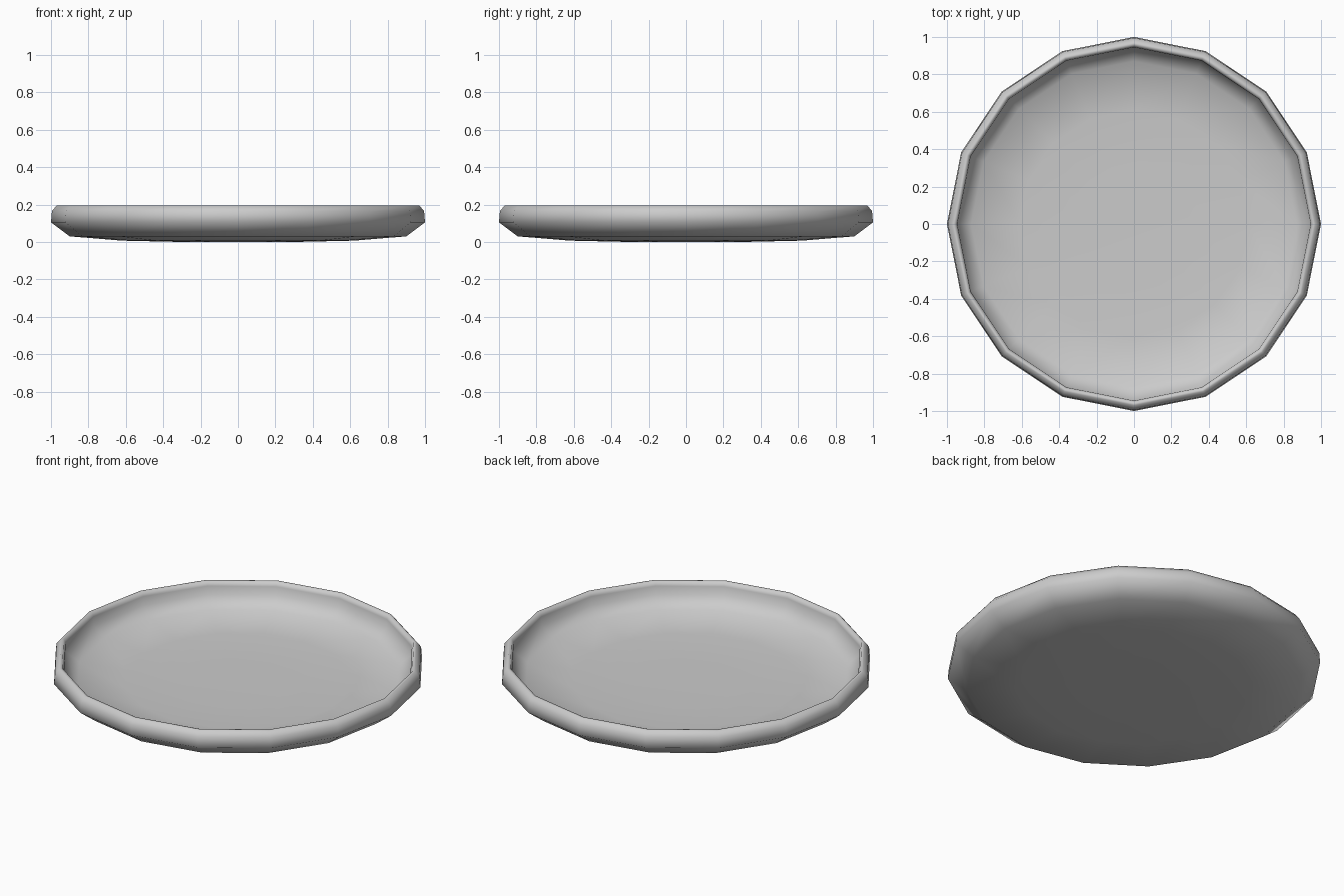
import bpy, bmesh, math

if "Cube" in bpy.data.objects:
    bpy.data.objects.remove(bpy.data.objects["Cube"])

SIDES = 16

# Dish profile (radius, height): underside centre, round the rim, to inner floor centre
profile = [(0.30, 0.0), (0.62, 0.007), (0.90, 0.03), (1.0, 0.105), (0.995, 0.165),
           (0.97, 0.195), (0.955, 0.195), (0.945, 0.17), (0.942, 0.12),
           (0.87, 0.065), (0.61, 0.045), (0.30, 0.04)]

bm = bmesh.new()
rings = []
for r, z in profile:
    rings.append([bm.verts.new((r * math.cos(2 * math.pi * i / SIDES),
                                r * math.sin(2 * math.pi * i / SIDES), z))
                  for i in range(SIDES)])

# Walls between neighbouring rings
for a, b in zip(rings, rings[1:]):
    for i in range(SIDES):
        j = (i + 1) % SIDES
        bm.faces.new((a[i], a[j], b[j], b[i]))

# Underside and inner floor
bm.faces.new(list(reversed(rings[0])))
bm.faces.new(rings[-1])
bmesh.ops.recalc_face_normals(bm, faces=bm.faces)
for f in bm.faces:
    f.smooth = True

mesh = bpy.data.meshes.new("round_dish")
bm.to_mesh(mesh)
bm.free()
dish = bpy.data.objects.new("round_dish", mesh)
bpy.context.collection.objects.link(dish)
